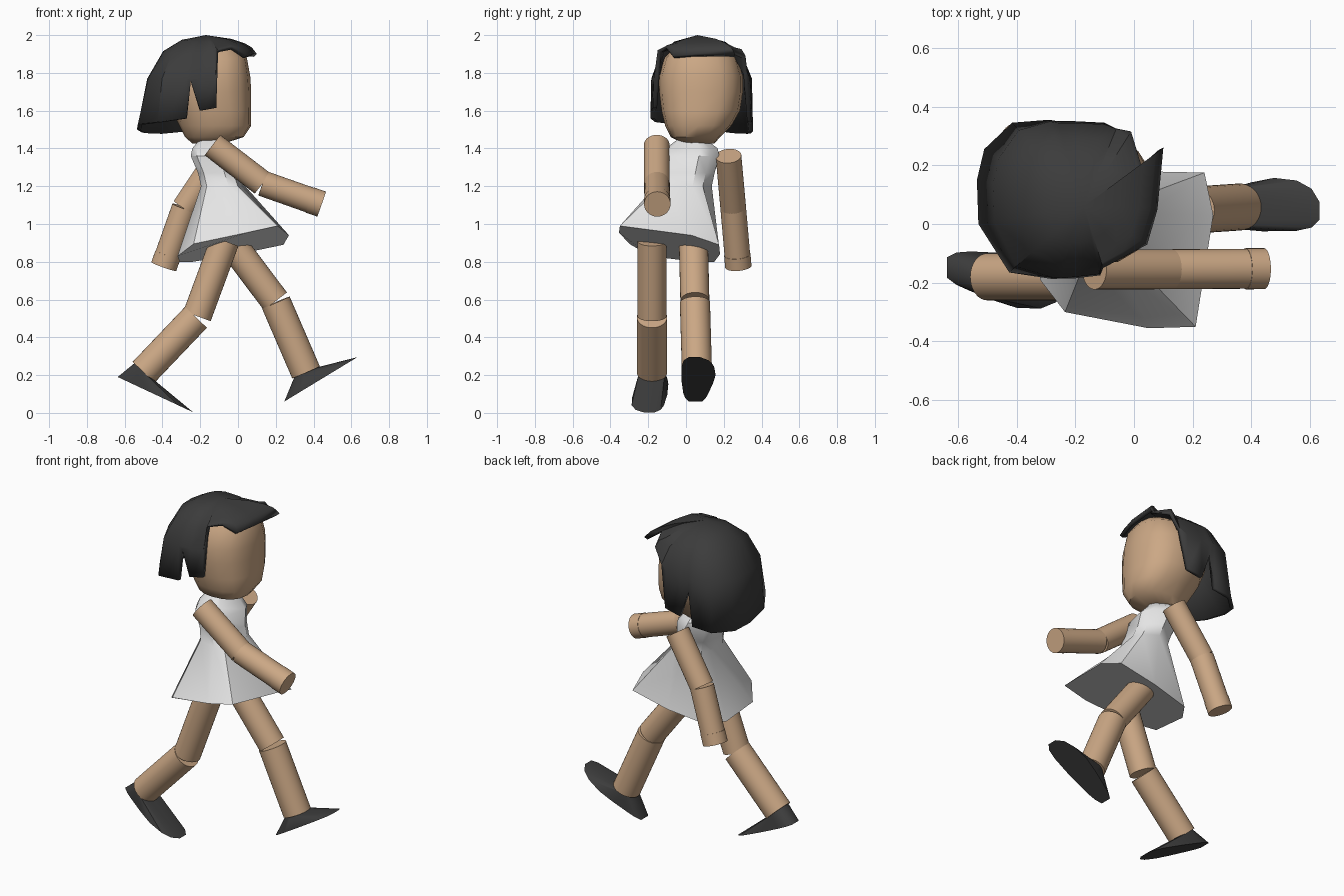
import bpy, bmesh, math
from mathutils import Vector

if "Cube" in bpy.data.objects:
    bpy.data.objects.remove(bpy.data.objects["Cube"])


def material(name, rgb):
    m = bpy.data.materials.new(name)
    m.diffuse_color = (*rgb, 1)
    m.use_nodes = True
    m.node_tree.nodes["Principled BSDF"].inputs["Base Color"].default_value = m.diffuse_color
    return m


SKIN = material("skin", (0.60, 0.39, 0.235))
WHITE = material("white_cloth", (0.78, 0.78, 0.78))
DARK = material("charcoal", (0.045, 0.045, 0.045))


def finish(name, bm, mat, angle=30):
    bmesh.ops.recalc_face_normals(bm, faces=bm.faces)
    me = bpy.data.meshes.new(name)
    bm.to_mesh(me)
    bm.free()
    me.materials.append(mat)
    ob = bpy.data.objects.new(name, me)
    bpy.context.collection.objects.link(ob)
    bpy.ops.object.select_all(action='DESELECT')
    ob.select_set(True)
    bpy.context.view_layer.objects.active = ob
    bpy.ops.object.shade_smooth_by_angle(angle=math.radians(angle))
    return ob


def circle(center, axis, r, n=32):
    q = Vector(axis).to_track_quat('Z', 'Y')
    return [Vector(center) + q @ Vector((r * math.cos(2 * math.pi * i / n),
                                         r * math.sin(2 * math.pi * i / n), 0)) for i in range(n)]


def loft(bm, rings, cap_start=True, cap_end=True):
    rows = [[bm.verts.new(p) for p in ring] for ring in rings]
    n = len(rows[0])
    for a, b in zip(rows, rows[1:]):
        for i in range(n):
            j = (i + 1) % n
            bm.faces.new((a[i], a[j], b[j], b[i]))
    if cap_start:
        bm.faces.new(rows[0])
    if cap_end:
        bm.faces.new(rows[-1])
    return rows


def tube(name, a, b, r):
    a, b = Vector(a), Vector(b)
    bm = bmesh.new()
    loft(bm, [circle(a, b - a, r), circle(b, b - a, r)])
    return finish(name, bm, SKIN)


# Arms: upper arm, forearm and a slightly wider hand stub
def arm(side, shoulder, elbow, tip):
    e, t = Vector(elbow), Vector(tip)
    wrist = e.lerp(t, 0.8)
    tube(side + "_upper_arm", shoulder, elbow, 0.068)
    tube(side + "_forearm", elbow, wrist, 0.068)
    tube(side + "_hand", wrist, tip, 0.07)


arm("right", (-0.135, -0.155, 1.418), (0.13, -0.154, 1.215), (0.443, -0.152, 1.105))
arm("left", (-0.10, 0.225, 1.36), (-0.283, 0.25, 1.085), (-0.393, 0.277, 0.775))


# Foot: flat rounded sole drawn up to the ankle
def foot(name, heel, toe, ankle, axis, flip):
    outline = [(0, -0.035), (0, 0.035), (0.08, 0.055), (0.2, 0.07), (0.4, 0.092), (0.6, 0.107),
               (0.8, 0.098), (0.93, 0.07), (1, 0.025), (1, -0.035), (0.93, -0.062),
               (0.8, -0.073), (0.5, -0.075), (0.2, -0.065), (0.08, -0.055)]
    h, t = Vector(heel), Vector(toe)
    bm = bmesh.new()
    for u, v in outline:
        p = h.lerp(t, u)
        p.y += flip * v
        bm.verts.new(p)
    for p in circle(ankle, axis, 0.068, 16):
        bm.verts.new(p)
    bmesh.ops.convex_hull(bm, input=bm.verts)
    bmesh.ops.dissolve_limit(bm, angle_limit=0.02, verts=bm.verts, edges=bm.edges)
    finish(name, bm, DARK)


# Legs
def leg(side, hip, knee, ankle, heel, toe, flip):
    tube(side + "_thigh", hip, knee, 0.077)
    k, a = Vector(knee), Vector(ankle)
    tube(side + "_shin", k + (a - k) * 0.02, ankle, 0.08)
    foot(side + "_foot", heel, toe, ankle, a - k, flip)


leg("right", (-0.07, -0.18, 0.91), (-0.217, -0.18, 0.512), (-0.50, -0.18, 0.215),
    (-0.637, -0.148, 0.19), (-0.237, -0.20, 0.003), -1)
leg("left", (-0.02, 0.04, 0.88), (0.197, 0.047, 0.592), (0.36, 0.058, 0.215),
    (0.245, 0.05, 0.06), (0.632, 0.05, 0.295), 1)

# Dress: tilted hem narrowing to the waist, then chest and neckline
hem = [Vector(p) for p in ((0.21, -0.35, 0.99), (0.05, -0.355, 0.955), (-0.235, -0.30, 0.895),
                           (-0.32, -0.19, 0.83), (-0.31, 0.05, 0.80), (-0.24, 0.15, 0.80),
                           (0.0, 0.18, 0.84), (0.24, 0.175, 0.89), (0.27, 0.03, 0.94))]
mid = Vector((-0.02, -0.07, 0.89))
angles = [math.atan2(p.y - mid.y, p.x - mid.x) for p in hem]
body = [(1.20, -0.08, -0.015, 0.125, 0.152), (1.27, -0.10, 0.0, 0.12, 0.152),
        (1.36, -0.125, 0.015, 0.135, 0.162), (1.40, -0.14, 0.028, 0.11, 0.14),
        (1.445, -0.14, 0.03, 0.07, 0.08)]
rings = [hem] + [[Vector((cx + rx * math.cos(a), cy + ry * math.sin(a), z)) for a in angles]
                 for z, cx, cy, rx, ry in body]
bm = bmesh.new()
loft(bm, rings)
finish("dress", bm, WHITE, 35)

# Neck and head: the face side is a little squarer than the back
tube("neck", (-0.14, 0.03, 1.40), (-0.14, 0.04, 1.50), 0.05)
rows = [(1.425, -0.16, 0.07, 0.08, 0.08), (1.46, -0.125, 0.05, 0.155, 0.13),
        (1.52, -0.12, 0.065, 0.19, 0.175), (1.60, -0.14, 0.078, 0.21, 0.208),
        (1.70, -0.16, 0.08, 0.23, 0.222), (1.78, -0.165, 0.08, 0.23, 0.222),
        (1.88, -0.15, 0.078, 0.197, 0.192), (1.935, -0.13, 0.065, 0.135, 0.125)]


def head_ring(z, cx, cy, rx, ry, n=16):
    ring = []
    for i in range(n):
        c, s = math.cos(2 * math.pi * i / n), math.sin(2 * math.pi * i / n)
        e = 0.8 if c > 0.01 else 1.0
        ring.append(Vector((cx + rx * math.copysign(abs(c) ** e, c),
                            cy + ry * math.copysign(abs(s) ** e, s), z)))
    return ring


bm = bmesh.new()
loft(bm, [head_ring(*row) for row in rows])
finish("head", bm, SKIN, 40)

# Hair: bob-cut shell; each lock column is rim x, y, bottom height and profile kind
PROFILE = {"back": ((0.35, 1.975), (0.62, 1.915), (0.85, 1.77)),
           "mid": ((0.4, 1.972), (0.70, 1.905), (0.91, 1.77)),
           "side": ((0.5, 1.965), (0.81, 1.893), (0.98, 1.77)),
           "edge": ((0.5, 1.97), (0.78, 1.935), (0.92, 1.925)),
           "front": ((0.5, 1.98), (0.75, 1.958), (0.9, 1.935))}
locks = [(-0.115, -0.175, 1.615, "side"), (-0.20, -0.185, 1.60, "side"),
         (-0.25, -0.185, 1.755, "side"), (-0.275, -0.188, 1.56, "side"),
         (-0.425, -0.165, 1.54, "mid"), (-0.53, 0.0, 1.53, "back"),
         (-0.535, 0.15, 1.50, "back"), (-0.51, 0.255, 1.485, "back"),
         (-0.415, 0.345, 1.48, "mid"), (-0.29, 0.355, 1.49, "side"),
         (-0.26, 0.35, 1.70, "side"), (-0.20, 0.35, 1.53, "side"),
         (-0.10, 0.345, 1.55, "side"), (-0.06, 0.325, 1.80, "side"),
         (-0.01, 0.315, 1.89, "edge"), (0.025, 0.20, 1.935, "front"),
         (0.10, 0.26, 1.90, "front"), (0.08, 0.05, 1.90, "front"),
         (0.045, -0.07, 1.89, "front"), (-0.03, -0.11, 1.94, "edge"),
         (-0.105, -0.15, 1.92, "edge")]
cx, cy = -0.17, 0.06
levels = [[Vector((cx + (x - cx) * PROFILE[k][i][0], cy + (y - cy) * PROFILE[k][i][0],
                   max(PROFILE[k][i][1], zb + 0.008 * (3 - i)))) for x, y, zb, k in locks]
          for i in range(3)]
levels.append([Vector((x, y, zb)) for x, y, zb, k in locks])
bm = bmesh.new()
top = loft(bm, levels, False, False)[0]
apex = bm.verts.new((cx, cy, 2.0))
for i in range(len(top)):
    bm.faces.new((apex, top[i], top[(i + 1) % len(top)]))
hair = finish("hair", bm, DARK, 35)
mod = hair.modifiers.new("thickness", 'SOLIDIFY')
mod.thickness = 0.022
mod.offset = -1
